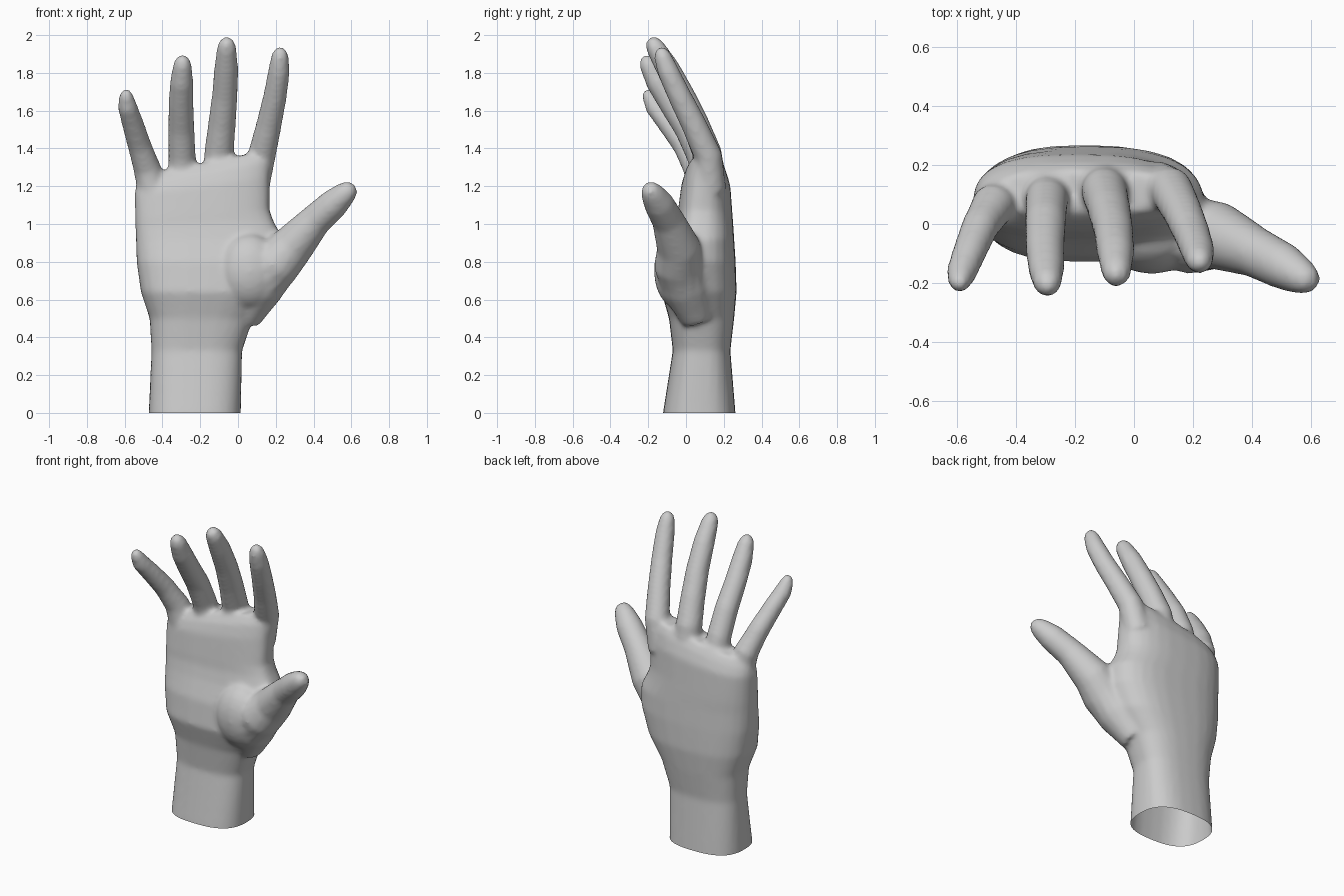
import bpy, bmesh
from math import cos, sin, pi, copysign
from mathutils import Vector, Matrix

if "Cube" in bpy.data.objects:
    bpy.data.objects.remove(bpy.data.objects["Cube"])

bm = bmesh.new()


def skin(rings, start, end):
    """Bridge rings of points and close both ends with a fan."""
    vs = [[bm.verts.new(p) for p in r] for r in rings]
    n = len(vs[0])
    for a, b in zip(vs, vs[1:]):
        for i in range(n):
            j = (i + 1) % n
            bm.faces.new((a[i], a[j], b[j], b[i]))
    s, e = bm.verts.new(start), bm.verts.new(end)
    for i in range(n):
        j = (i + 1) % n
        bm.faces.new((s, vs[0][j], vs[0][i]))
        bm.faces.new((e, vs[-1][i], vs[-1][j]))


def digit(path, n=14):
    """Round tapered tube with a domed tip; path holds (x, y, z, radius)."""
    pts = [Vector(p[:3]) for p in path]
    rad = [p[3] for p in path]
    d = (pts[-1] - pts[-2]).normalized()
    tip, r = pts[-1], rad[-1]
    pts.append(tip + d * r * 0.75)
    rad.append(r * 0.7)
    rings = []
    for k, p in enumerate(pts):
        t = pts[min(k + 1, len(pts) - 1)] - pts[max(k - 1, 0)]
        q = t.to_track_quat('Z', 'Y')
        rings.append([p + q @ Vector((cos(2 * pi * i / n), sin(2 * pi * i / n), 0)) * rad[k]
                      for i in range(n)])
    skin(rings, pts[0], tip + d * r * 1.15)


def section(z, x0, x1, yb, yf, yl, yr, slope, n=28, e=0.75):
    """Squarish oval: x limits, back y, front y, y of left and right edges, tilt of z."""
    ring = []
    for i in range(n):
        c, s = cos(2 * pi * i / n), sin(2 * pi * i / n)
        c, s = copysign(abs(c) ** e, c), copysign(abs(s) ** e, s)
        x = (x0 + x1) / 2 + (x1 - x0) / 2 * c
        base = yl + (yr - yl) * (c + 1) / 2
        y = base + s * ((yb - base) if s > 0 else (base - yf))
        ring.append(Vector((x, y, z + slope * (x + 0.2))))
    return ring


# Wrist and palm
rings = [section(*s) for s in (
    (-0.08, -0.475, 0.015, 0.268, -0.13, 0.07, 0.07, 0),
    (0.00, -0.473, 0.015, 0.262, -0.122, 0.07, 0.07, 0),
    (0.33, -0.458, 0.022, 0.235, -0.07, 0.08, 0.08, 0),
    (0.50, -0.468, 0.08, 0.255, -0.09, 0.08, 0.07, 0),
    (0.64, -0.515, 0.18, 0.268, -0.13, 0.06, 0.05, 0),
    (0.80, -0.537, 0.24, 0.263, -0.11, 0.06, 0.04, 0),
    (0.92, -0.541, 0.24, 0.255, -0.07, 0.06, 0.05, 0),
    (1.00, -0.544, 0.19, 0.25, -0.05, 0.06, 0.06, 0.03),
    (1.05, -0.545, 0.168, 0.246, -0.045, 0.06, 0.07, 0.06),
    (1.20, -0.548, 0.168, 0.235, -0.025, 0.065, 0.09, 0.12),
    (1.27, -0.54, 0.172, 0.21, 0.0, 0.065, 0.10, 0.18),
    (1.32, -0.51, 0.165, 0.18, 0.04, 0.07, 0.11, 0.2))]
skin(rings, (-0.23, 0.07, -0.08), (-0.18, 0.11, 1.32))

# Four fingers and thumb
for path in (
    ((.08, .13, 1.18, .085), (.125, .118, 1.36, .075), (.165, .04, 1.53, .068),
     (.197, -.035, 1.68, .063), (.217, -.095, 1.81, .058), (.222, -.125, 1.89, .047)),
    ((-.1, .14, 1.18, .085), (-.1, .11, 1.38, .08), (-.085, .05, 1.53, .074),
     (-.07, -.02, 1.68, .069), (-.062, -.1, 1.83, .064), (-.06, -.165, 1.94, .051)),
    ((-.29, .125, 1.15, .08), (-.296, .08, 1.35, .074), (-.3, .01, 1.5, .071),
     (-.302, -.08, 1.64, .067), (-.298, -.15, 1.75, .063), (-.294, -.2, 1.845, .05)),
    ((-.44, .08, 1.12, .085), (-.48, .06, 1.29, .075), (-.523, -.01, 1.42, .064),
     (-.56, -.1, 1.54, .058), (-.585, -.165, 1.62, .053), (-.592, -.195, 1.675, .04)),
    ((.03, .06, .5, .09), (.11, 0, .67, .135), (.2, -.04, .79, .133), (.285, -.04, .88, .116),
     (.41, -.095, 1.02, .087), (.51, -.145, 1.11, .08), (.57, -.18, 1.165, .062)),
):
    digit(path)

# Fleshy mound at the thumb base
mound = Matrix.Translation((.06, -.04, .75)) @ Matrix.Diagonal((.17, .13, .2, 1))
bmesh.ops.create_uvsphere(bm, u_segments=20, v_segments=12, radius=1, matrix=mound)

bmesh.ops.recalc_face_normals(bm, faces=bm.faces[:])
mesh = bpy.data.meshes.new("hand")
bm.to_mesh(mesh)
bm.free()
hand = bpy.data.objects.new("hand", mesh)
bpy.context.collection.objects.link(hand)

# Fuse the parts into one skin and soften the joints
remesh = hand.modifiers.new("fuse", 'REMESH')
remesh.mode = 'VOXEL'
remesh.voxel_size = 0.014
soften = hand.modifiers.new("soften", 'SMOOTH')
soften.factor = 0.5
soften.iterations = 10
bpy.context.view_layer.update()
fused = bpy.data.meshes.new_from_object(hand.evaluated_get(bpy.context.evaluated_depsgraph_get()))
hand.modifiers.clear()
hand.data = fused

# Cut the wrist open at the ground
bm = bmesh.new()
bm.from_mesh(fused)
bmesh.ops.bisect_plane(bm, geom=bm.verts[:] + bm.edges[:] + bm.faces[:],
                       plane_co=(0, 0, 0), plane_no=(0, 0, 1), clear_inner=True)
for f in bm.faces:
    f.smooth = True
bm.to_mesh(fused)
bm.free()
